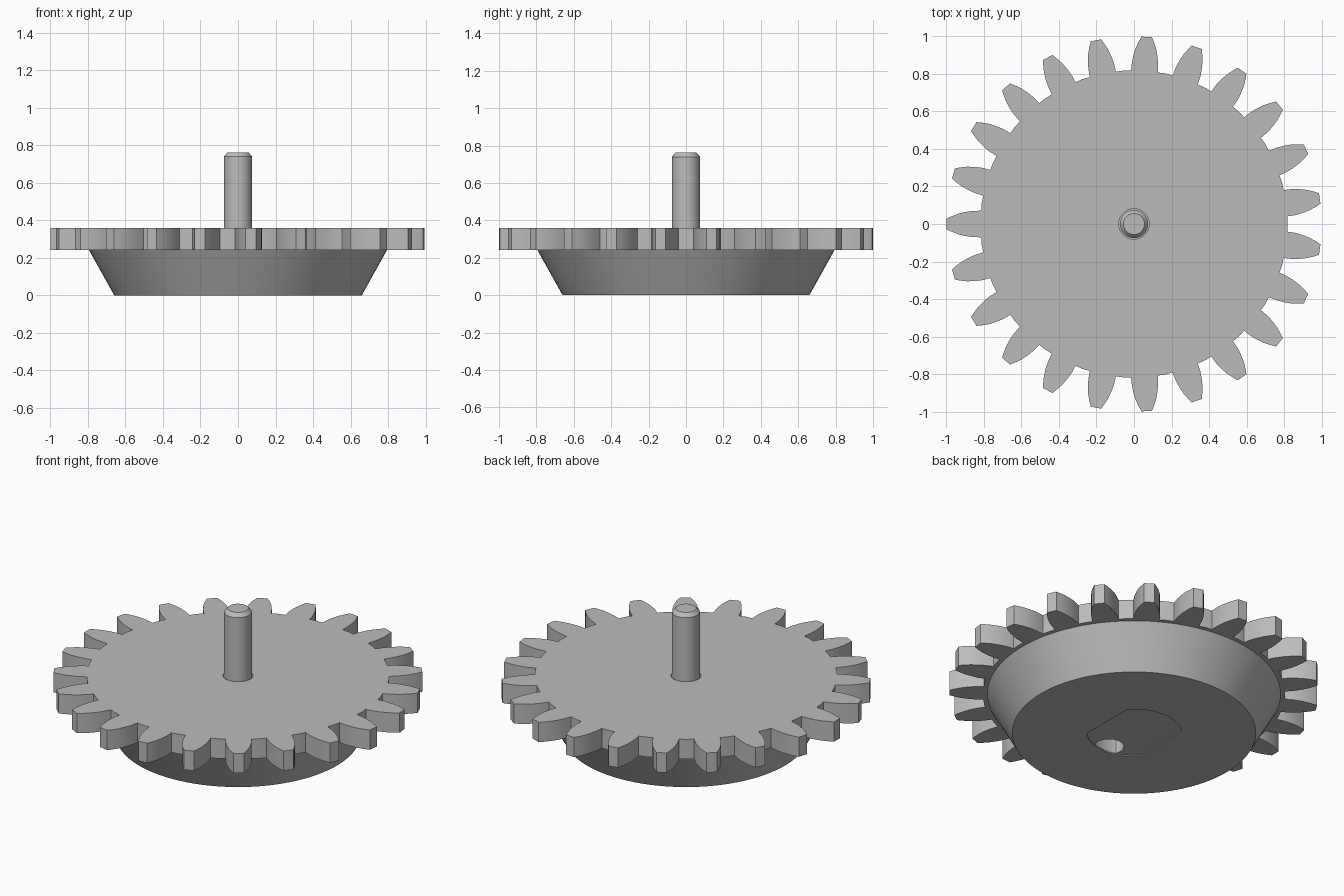
import bpy, bmesh, math
from math import sin, cos, pi

cube = bpy.data.objects.get("Cube")
if cube:
    bpy.data.objects.remove(cube, do_unlink=True)

steel = bpy.data.materials.new("grey metal")
steel.use_nodes = True
GREY = (0.5, 0.5, 0.5, 1)
steel.diffuse_color = GREY
steel.node_tree.nodes["Principled BSDF"].inputs["Base Color"].default_value = GREY


def finish(name, bm):
    bmesh.ops.recalc_face_normals(bm, faces=bm.faces)
    mesh = bpy.data.meshes.new(name)
    bm.to_mesh(mesh)
    bm.free()
    mesh.materials.append(steel)
    obj = bpy.data.objects.new(name, mesh)
    bpy.context.collection.objects.link(obj)
    return obj


def extrude_outline(name, points, z0, z1):
    bm = bmesh.new()
    face = bm.faces.new([bm.verts.new((x, y, z0)) for x, y in points])
    up = bmesh.ops.extrude_face_region(bm, geom=[face])
    verts = [v for v in up["geom"] if isinstance(v, bmesh.types.BMVert)]
    bmesh.ops.translate(bm, verts=verts, vec=(0, 0, z1 - z0))
    return finish(name, bm)


def lathe(name, profile, segments):
    bm = bmesh.new()
    rings = [[bm.verts.new((r * cos(2 * pi * i / segments), r * sin(2 * pi * i / segments), z))
              for i in range(segments)] for r, z in profile]
    for a, b in zip(rings, rings[1:]):
        for i in range(segments):
            j = (i + 1) % segments
            bm.faces.new((a[i], a[j], b[j], b[i]))
    bm.faces.new(rings[0])
    bm.faces.new(rings[-1])
    return finish(name, bm)


def circle(r, n, cy=0):
    return [(r * cos(2 * pi * i / n), cy + r * sin(2 * pi * i / n)) for i in range(n)]


def cut(obj, cutter):
    mod = obj.modifiers.new("cut", "BOOLEAN")
    mod.operation = "DIFFERENCE"
    mod.solver = "EXACT"
    mod.object = cutter
    select(obj)
    bpy.ops.object.modifier_apply(modifier=mod.name)
    bpy.data.objects.remove(cutter, do_unlink=True)


def select(obj):
    bpy.ops.object.select_all(action="DESELECT")
    obj.select_set(True)
    bpy.context.view_layer.objects.active = obj


# Toothed plate: half tooth as (distance along tooth, half width), mirrored and repeated
TEETH = 23
HALF = [(0.815, 0.071), (0.86, 0.070), (0.90, 0.064), (0.94, 0.054), (0.975, 0.040), (1.0, 0.028)]
tooth = [(d, -w) for d, w in HALF] + [(d, w) for d, w in reversed(HALF)]
outline = []
for t in range(TEETH):
    a = pi + 2 * pi * t / TEETH
    outline += [(d * cos(a) - w * sin(a), d * sin(a) + w * cos(a)) for d, w in tooth]
    gap = a + pi / TEETH
    outline.append((0.82 * cos(gap), 0.82 * sin(gap)))
plate = extrude_outline("toothed_plate", outline, 0.242, 0.36)
cut(plate, extrude_outline("pin_hole_cutter", circle(0.081, 48), 0.3, 0.5))

# Tapered hub under the plate
hub = lathe("tapered_hub", [(0.66, 0), (0.795, 0.242)], 96)

# Shallow two-flat recess in the underside
R, FLAT = 0.255, 0.19
end = math.acos(FLAT / R)
arc = [end + (pi - 2 * end) * i / 24 for i in range(25)]
slot = [(R * cos(a), R * sin(a)) for a in arc]
slot += [(-x, -y) for x, y in slot]
cut(hub, extrude_outline("recess_cutter", slot, -0.05, 0.006))

# Offset blind hole, bounded by the rim of the recess
hole = [(x, max(y, -math.sqrt((R - 0.002) ** 2 - x * x))) for x, y in circle(0.08, 48, -0.21)]
cut(hub, extrude_outline("hole_cutter", hole, -0.05, 0.15))

# Centre pin with a chamfered top
pin = lathe("centre_pin", [(0.075, 0.3), (0.075, 0.74), (0.056, 0.763)], 48)

for obj in (plate, hub, pin):
    select(obj)
    bpy.ops.object.shade_smooth_by_angle(angle=math.radians(22))
